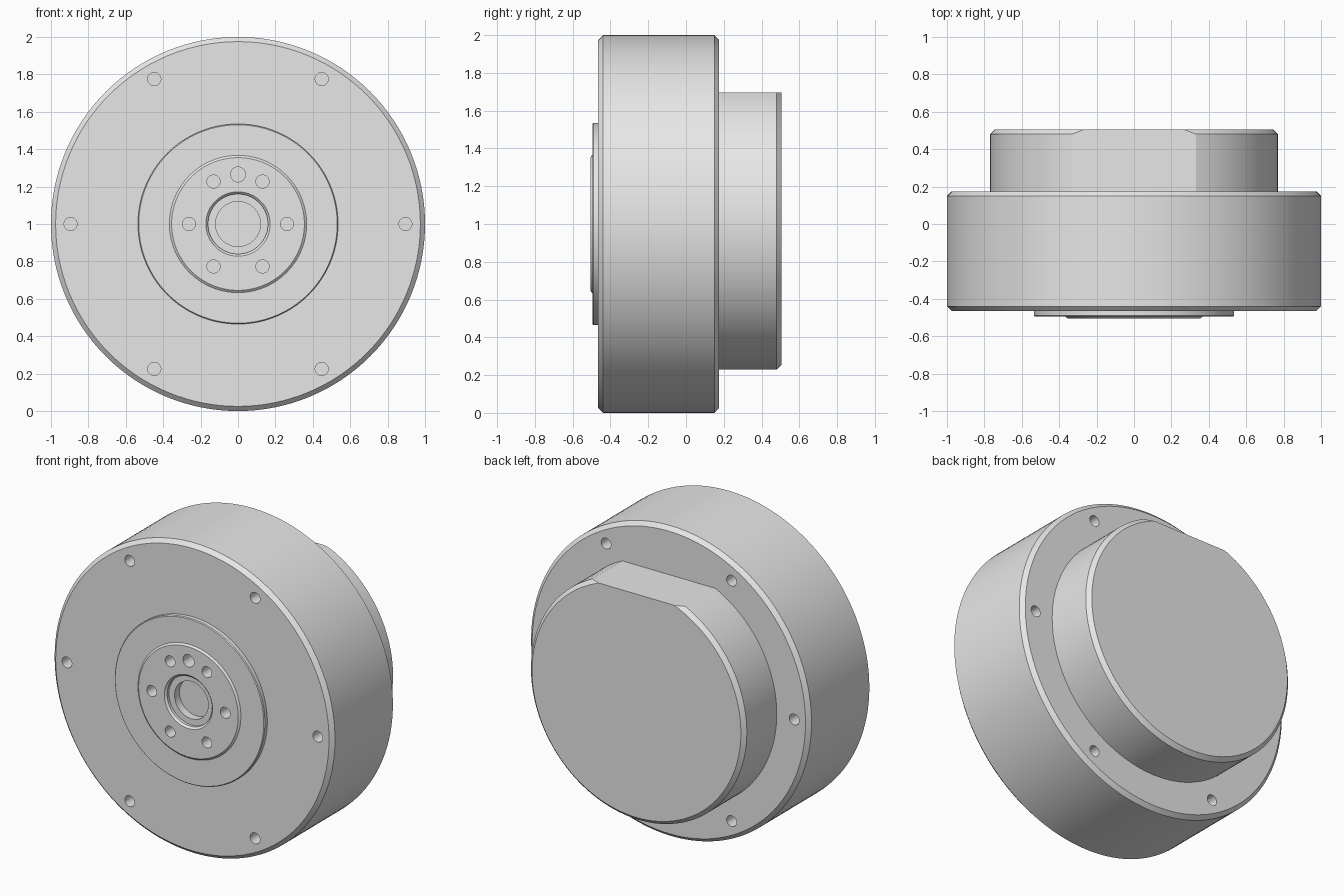
import bpy, bmesh, math
from mathutils import Matrix, Vector

cube = bpy.data.objects.get("Cube")
if cube:
    bpy.data.objects.remove(cube, do_unlink=True)

AXIS_Z = 1.0      # height of the turning axis, which runs along y
STEPS = 128

metal = bpy.data.materials.new("light grey metal")
metal.use_nodes = True
metal.diffuse_color = (0.8, 0.8, 0.8, 1)
metal.node_tree.nodes["Principled BSDF"].inputs["Base Color"].default_value = (0.8, 0.8, 0.8, 1)


def add_object(name, bm):
    bmesh.ops.recalc_face_normals(bm, faces=bm.faces)
    mesh = bpy.data.meshes.new(name)
    bm.to_mesh(mesh)
    bm.free()
    mesh.materials.append(metal)
    obj = bpy.data.objects.new(name, mesh)
    bpy.context.collection.objects.link(obj)
    return obj


def lathe(name, profile):
    """Turn a profile of (radius, y) points around the y axis."""
    bm = bmesh.new()
    verts = [bm.verts.new((r, y, AXIS_Z)) for r, y in profile]
    edges = [bm.edges.new(pair) for pair in zip(verts, verts[1:])]
    bmesh.ops.spin(bm, geom=verts + edges, cent=(0, 0, AXIS_Z), axis=(0, 1, 0),
                   angle=math.tau, steps=STEPS, use_duplicate=False)
    bmesh.ops.remove_doubles(bm, verts=bm.verts, dist=0.0001)
    return add_object(name, bm)


def add_hole(bm, distance, degrees, radius, y_from, y_to):
    a = math.radians(degrees)
    centre = Vector((distance * math.cos(a), (y_from + y_to) / 2,
                     AXIS_Z + distance * math.sin(a)))
    bmesh.ops.create_cone(bm, cap_ends=True, segments=32, radius1=radius, radius2=radius,
                          depth=abs(y_to - y_from),
                          matrix=Matrix.Translation(centre) @ Matrix.Rotation(math.pi / 2, 4, 'X'))


def cut(obj, bm):
    """Subtract the cutter from the part and bake the result."""
    cutter = add_object(obj.name + "_cutter", bm)
    cutter.hide_render = True
    mod = obj.modifiers.new("cut", 'BOOLEAN')
    mod.operation = 'DIFFERENCE'
    mod.solver = 'EXACT'
    mod.object = cutter
    deps = bpy.context.evaluated_depsgraph_get()
    baked = bpy.data.meshes.new_from_object(obj.evaluated_get(deps))
    obj.modifiers.clear()
    obj.data = baked
    bpy.data.objects.remove(cutter, do_unlink=True)


# Main housing with chamfered rims and a pocket for the output flange
FRONT, BACK, CH = -0.465, 0.175, 0.025
housing = lathe("housing", [
    (0, -0.3), (0.535, -0.3), (0.535, FRONT), (1 - CH, FRONT), (1, FRONT + CH),
    (1, BACK - CH), (1 - CH, BACK), (0, BACK)])
holes = bmesh.new()
for i in range(6):
    add_hole(holes, 0.895, i * 60, 0.035, FRONT - 0.05, FRONT + 0.12)
    add_hole(holes, 0.895, i * 60, 0.035, BACK + 0.05, BACK - 0.12)
cut(housing, holes)

# Rear cover with a flat milled across its top
cover = lathe("rear_cover", [
    (0, 0.15), (0.77, 0.15), (0.77, 0.48), (0.745, 0.505), (0, 0.505)])
flat = bmesh.new()
bmesh.ops.create_cube(flat, size=1, matrix=Matrix.Translation((0, 0.3, 2.195))
                      @ Matrix.Diagonal((2, 1, 1, 1)))
cut(cover, flat)

# Output flange: stepped disc, raised hub and stepped centre bore
flange = lathe("output_flange", [
    (0, -0.425), (0.12, -0.425), (0.12, -0.475), (0.16, -0.475), (0.16, -0.493),
    (0.172, -0.505), (0.355, -0.505), (0.367, -0.495), (0.53, -0.495),
    (0.535, -0.49), (0.535, -0.3), (0, -0.3)])
holes = bmesh.new()
for i in range(6):
    add_hole(holes, 0.262, i * 60, 0.035, -0.55, -0.4)
add_hole(holes, 0.265, 90, 0.04, -0.55, -0.4)
cut(flange, holes)

# Smooth walls, crisp edges
bpy.ops.object.select_all(action='DESELECT')
for part in (housing, cover, flange):
    part.select_set(True)
bpy.context.view_layer.objects.active = housing
bpy.ops.object.shade_smooth_by_angle(angle=math.radians(25))
